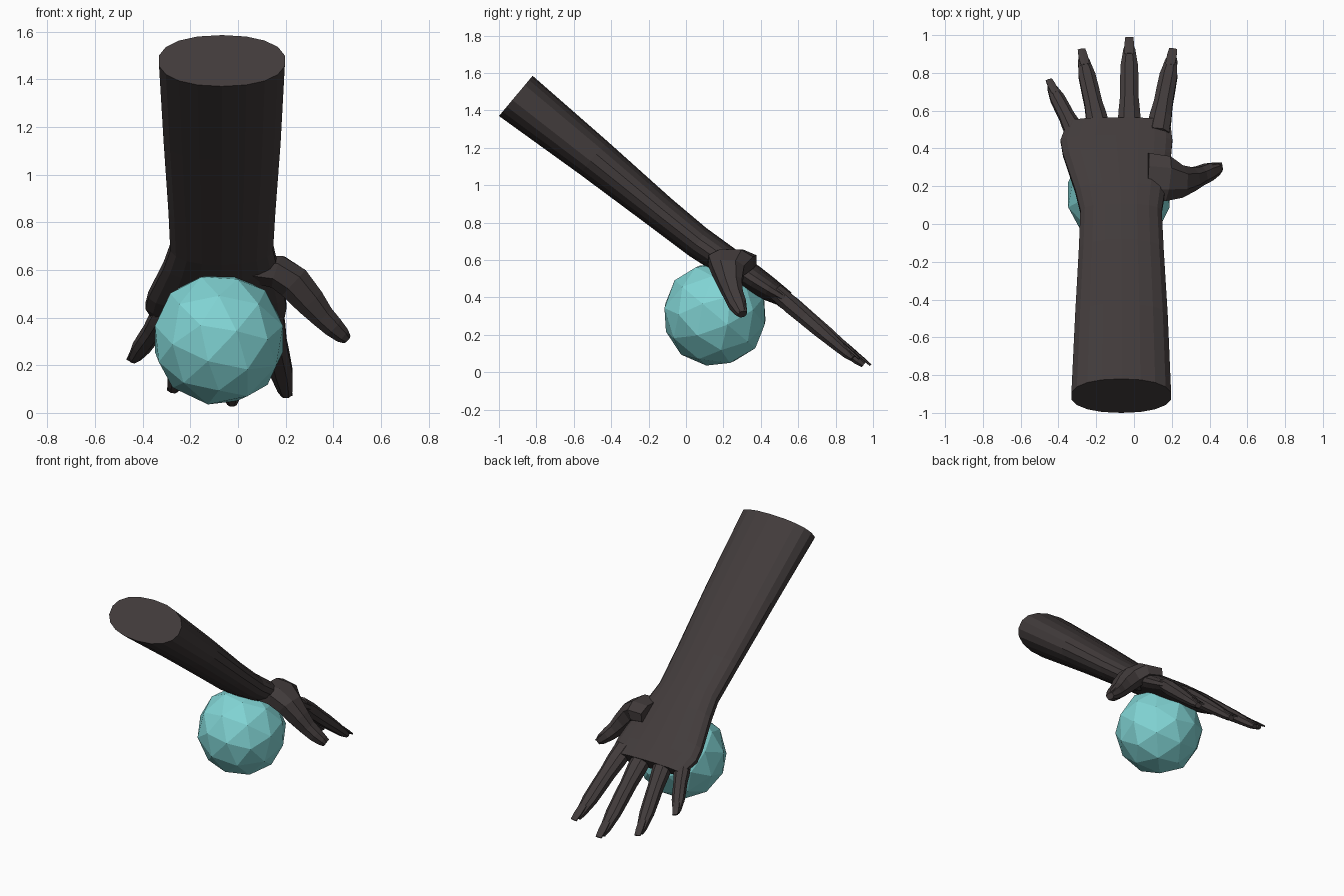
import bpy, bmesh, math
from mathutils import Vector, Matrix

if "Cube" in bpy.data.objects:
    bpy.data.objects.remove(bpy.data.objects["Cube"])


def material(name, rgb):
    m = bpy.data.materials.new(name)
    m.diffuse_color = (*rgb, 1)
    m.use_nodes = True
    m.node_tree.nodes["Principled BSDF"].inputs["Base Color"].default_value = m.diffuse_color
    return m


DARK = material("dark skin", (0.054, 0.044, 0.044))
TEAL = material("teal", (0.22, 0.66, 0.66))


def finish(bm, name, mat):
    bmesh.ops.recalc_face_normals(bm, faces=bm.faces)
    me = bpy.data.meshes.new(name)
    bm.to_mesh(me)
    bm.free()
    me.materials.append(mat)
    ob = bpy.data.objects.new(name, me)
    bpy.context.collection.objects.link(ob)
    return ob


def loft(name, sections, sides, power=1.0):
    """Skin closed rings; each section is (centre, half side vector, half up vector)."""
    bm = bmesh.new()
    rings = []
    for c, s, u in sections:
        ring = []
        for i in range(sides):
            a = 2 * math.pi * (i + 0.5) / sides
            ca, sa = math.cos(a), math.sin(a)
            ca = math.copysign(abs(ca) ** power, ca)
            sa = math.copysign(abs(sa) ** power, sa)
            ring.append(bm.verts.new(c + s * ca + u * sa))
        rings.append(ring)
    for r0, r1 in zip(rings, rings[1:]):
        for i in range(sides):
            j = (i + 1) % sides
            bm.faces.new((r0[i], r0[j], r1[j], r1[i]))
    bm.faces.new(rings[0])
    bm.faces.new(rings[-1])
    return finish(bm, name, DARK)


def limb(name, rows, hint, sides=8):
    """Loft along a path of (point, half width, half thickness)."""
    pts = [Vector(r[0]) for r in rows]
    secs = []
    for i, (p, w, h) in enumerate(rows):
        t = (pts[min(i + 1, len(pts) - 1)] - pts[max(i - 1, 0)]).normalized()
        s = (hint - t * hint.dot(t)).normalized()
        secs.append((pts[i], s * w, s.cross(t) * h))
    return loft(name, secs, sides, 0.85)


# Forearm and palm: top (y, z), bottom (y, z), left x, right x
PROFILE = [
    ((-0.82, 1.585), (-1.0, 1.37), -0.335, 0.20),
    ((-0.42, 1.235), (-0.57, 1.06), -0.315, 0.182),
    ((-0.08, 0.93), (-0.20, 0.785), -0.295, 0.16),
    ((0.11, 0.77), (0.02, 0.62), -0.287, 0.15),
    ((0.22, 0.69), (0.13, 0.55), -0.315, 0.168),
    ((0.40, 0.56), (0.33, 0.43), -0.38, 0.20),
    ((0.47, 0.505), (0.41, 0.39), -0.393, 0.207),
    ((0.565, 0.425), (0.515, 0.35), -0.355, 0.195),
]
sections = []
for (ty, tz), (by, bz), x0, x1 in PROFILE:
    centre = Vector(((x0 + x1) / 2, (ty + by) / 2, (tz + bz) / 2))
    sections.append((centre, Vector(((x1 - x0) / 2, 0, 0)),
                     Vector((0, (ty - by) / 2, (tz - bz) / 2))))
arm = loft("arm_and_hand", sections, 18, 0.9)

X, Y = Vector((1, 0, 0)), Vector((0, 1, 0))
parts = []


# Fingers: base and tip points, thickness scale
FINGERS = [
    ("little_finger", (-0.305, 0.47, 0.42), (-0.442, 0.735, 0.22), 0.82),
    ("ring_finger", (-0.18, 0.48, 0.43), (-0.273, 0.89, 0.095), 0.95),
    ("middle_finger", (-0.025, 0.48, 0.43), (-0.025, 0.95, 0.04), 1.0),
    ("index_finger", (0.125, 0.48, 0.43), (0.203, 0.89, 0.075), 1.0),
]
# Position along the finger, half width, half thickness
SHAPE = [(0, 0.066, 0.045), (0.2, 0.062, 0.05), (0.38, 0.053, 0.046),
         (0.56, 0.052, 0.043), (0.74, 0.05, 0.036), (0.82, 0.043, 0.033),
         (0.93, 0.034, 0.028), (1.0, 0.022, 0.018)]
for name, base, tip, k in FINGERS:
    a, b = Vector(base), Vector(tip)
    parts.append(limb(name, [(a.lerp(b, f), w * k, h * k) for f, w, h in SHAPE], X))
    # Nail overhanging the fingertip
    t = (b - a).normalized()
    s = (X - t * X.dot(t)).normalized()
    up = s.cross(t)
    rows = [(b - t * 0.085 * k + up * 0.024 * k, 0.028 * k, 0.008),
            (b - t * 0.02 * k + up * 0.023 * k, 0.029 * k, 0.008),
            (b + t * 0.03 * k + up * 0.022 * k, 0.024 * k, 0.006)]
    parts.append(limb(name + "_nail", rows, X, 6))

# Thumb with its broad web at the palm
parts.append(limb("thumb", [
    ((0.07, 0.245, 0.60), 0.14, 0.06),
    ((0.17, 0.24, 0.59), 0.128, 0.075),
    ((0.235, 0.225, 0.545), 0.092, 0.078),
    ((0.30, 0.238, 0.47), 0.066, 0.068),
    ((0.35, 0.256, 0.41), 0.053, 0.054),
    ((0.395, 0.275, 0.365), 0.05, 0.047),
    ((0.435, 0.292, 0.328), 0.037, 0.036),
    ((0.455, 0.302, 0.31), 0.026, 0.022)], Y))
parts.append(limb("thumb_nail", [
    ((0.41, 0.288, 0.383), 0.028, 0.008),
    ((0.465, 0.306, 0.322), 0.024, 0.006)], Y, 6))

# Merge the fingers and thumb into the hand
bpy.context.view_layer.objects.active = arm
for p in parts:
    mod = arm.modifiers.new("join", "BOOLEAN")
    mod.operation, mod.solver, mod.object = "UNION", "EXACT", p
    bpy.ops.object.modifier_apply(modifier=mod.name)
for p in parts:
    bpy.data.objects.remove(p)

# Faceted ball under the palm
bm = bmesh.new()
bmesh.ops.create_icosphere(bm, subdivisions=2, radius=0.282)
bmesh.ops.transform(bm, verts=bm.verts, matrix=Matrix.Translation((-0.08, 0.155, 0.31))
                    @ Matrix.Rotation(math.radians(-40), 4, "X"))
finish(bm, "ball", TEAL)
